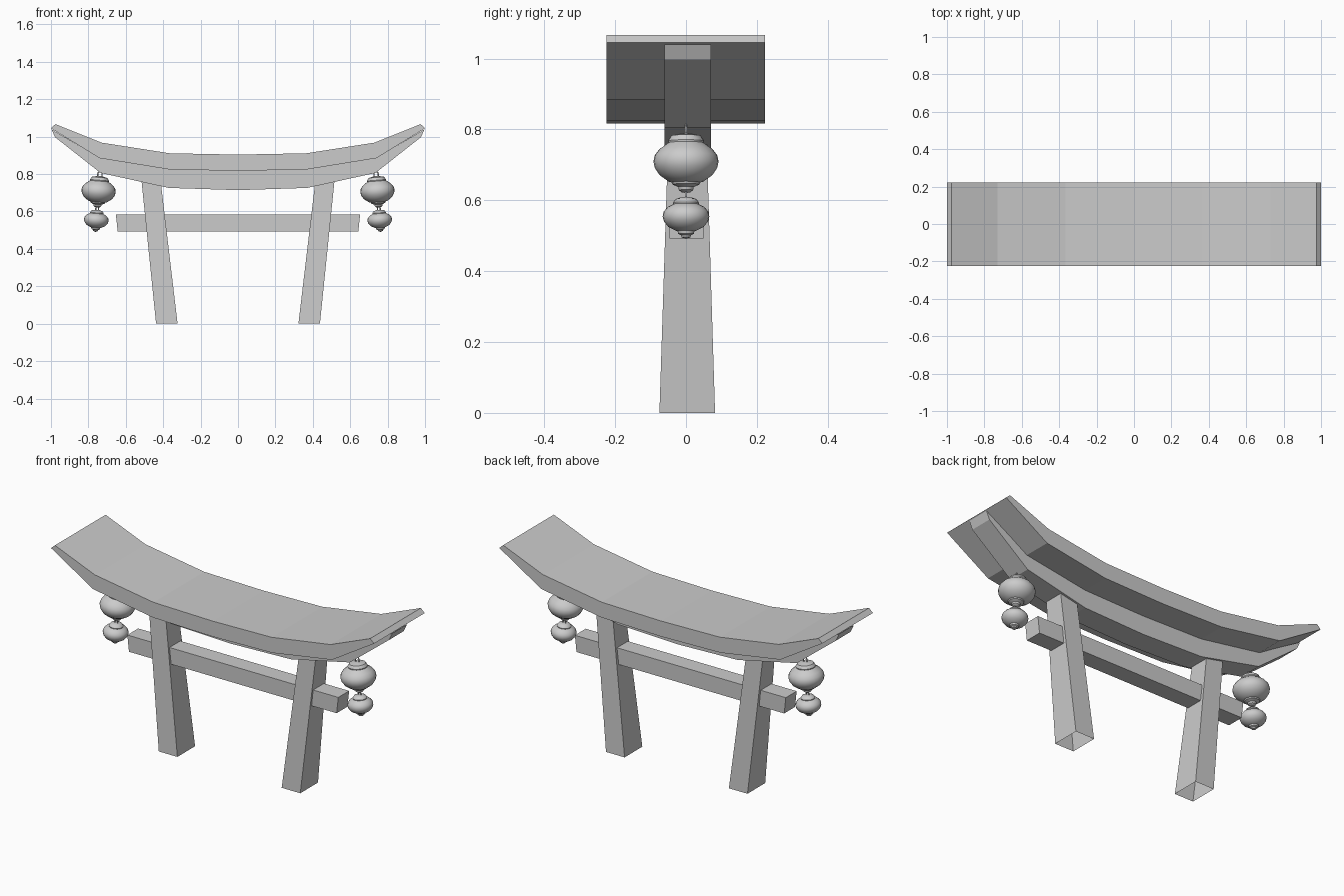
import bpy, bmesh, math
from mathutils import Matrix, Vector

if "Cube" in bpy.data.objects:
    bpy.data.objects.remove(bpy.data.objects["Cube"])


def finish(name, bm, smooth=False):
    bmesh.ops.recalc_face_normals(bm, faces=bm.faces)
    me = bpy.data.meshes.new(name)
    bm.to_mesh(me)
    bm.free()
    ob = bpy.data.objects.new(name, me)
    bpy.context.collection.objects.link(ob)
    if smooth:
        bpy.ops.object.select_all(action='DESELECT')
        ob.select_set(True)
        bpy.context.view_layer.objects.active = ob
        bpy.ops.object.shade_smooth_by_angle(angle=math.radians(40))
    return ob


def curved_beam(name, top, bottom, y0, y1):
    """Sweep matching upper and lower half outlines (mirrored in x) across y."""
    def mirrored(p):
        return [(-x, z) for x, z in reversed(p[1:])] + p
    bm = bmesh.new()
    rings = []
    for (xt, zt), (xb, zb) in zip(mirrored(top), mirrored(bottom)):
        rings.append([bm.verts.new(c) for c in
                      ((xt, y0, zt), (xt, y1, zt), (xb, y1, zb), (xb, y0, zb))])
    for a, b in zip(rings, rings[1:]):
        for i in range(4):
            j = (i + 1) % 4
            bm.faces.new((a[i], a[j], b[j], b[i]))
    bm.faces.new(rings[0])
    bm.faces.new(rings[-1])
    return finish(name, bm)


def tapered_box(name, low, high, open_bottom=False):
    """low and high are (x0, x1, y0, y1, z)."""
    bm = bmesh.new()
    a, b = [[bm.verts.new(c) for c in
             ((x0, y0, z), (x1, y0, z), (x1, y1, z), (x0, y1, z))]
            for x0, x1, y0, y1, z in (low, high)]
    for i in range(4):
        j = (i + 1) % 4
        bm.faces.new((a[i], a[j], b[j], b[i]))
    bm.faces.new(b)
    if not open_bottom:
        bm.faces.new(a)
    return finish(name, bm)


def lathe(name, profile, matrix, steps=24):
    bm = bmesh.new()
    vs = [bm.verts.new((r, 0, z)) for r, z in profile]
    es = [bm.edges.new(p) for p in zip(vs, vs[1:])]
    bmesh.ops.spin(bm, geom=vs + es, cent=(0, 0, 0), axis=(0, 0, 1),
                   angle=math.tau, steps=steps)
    bmesh.ops.remove_doubles(bm, verts=bm.verts, dist=1e-5)
    bm.transform(matrix)
    return finish(name, bm, True)


def link(name, z, width, height, matrix):
    bpy.ops.mesh.primitive_torus_add(major_segments=16, minor_segments=6,
                                     major_radius=width, minor_radius=0.003)
    ob = bpy.context.object
    ob.name = name
    ob.data.transform(matrix @ Matrix.Translation((0, 0, z))
                      @ Matrix.Diagonal((1, 1, height / width, 1))
                      @ Matrix.Rotation(math.pi / 2, 4, 'X'))
    bpy.ops.object.shade_smooth_by_angle(angle=math.radians(60))


# Upswept roof beam and the narrower beam under it
curved_beam("roof_beam",
            [(0, .904), (.365, .911), (.73, .968), (.976, 1.067)],
            [(0, .817), (.37, .825), (.74, .885), (1.0, 1.045)], -.225, .223)
curved_beam("under_beam",
            [(0, .82), (.37, .828), (.74, .888), (.997, 1.039)],
            [(0, .714), (.37, .726), (.735, .806), (.978, .997)], -.06, .07)

# Horizontal tie beam
tapered_box("tie_beam", (-.643, .643, -.046, .05, .492),
            (-.653, .653, -.046, .05, .583))

# Leaning tapered pillars
for side, s in (("left", -1), ("right", 1)):
    lo = sorted((s * .323, s * .438))
    hi = sorted((s * .415, s * .517))
    tapered_box(side + "_pillar", (*lo, -.075, .082, 0),
                (*hi, -.05, .058, .775), True)

# Hanging lanterns, large above small, on chain links
big = [(0, -.01), (.02, -.013), (.042, -.018), (.051, -.033), (.05, -.038),
       (.075, -.056), (.088, -.073), (.092, -.091), (.088, -.109),
       (.075, -.129), (.05, -.147), (.04, -.15), (.038, -.156),
       (.022, -.163), (.02, -.172), (.012, -.178), (0, -.18)]
small = [(0, -.192), (.016, -.193), (.03, -.198), (.037, -.208), (.036, -.212),
         (.052, -.22), (.063, -.233), (.066, -.247), (.062, -.261),
         (.05, -.276), (.03, -.286), (.024, -.288), (.022, -.296),
         (.014, -.3), (.012, -.306), (0, -.31)]
for side, s in (("left", -1), ("right", 1)):
    m = Matrix.Translation((s * .738, 0, .80)) @ Matrix.Rotation(-s * .08, 4, 'Y')
    lathe(side + "_large_lantern", big, m)
    lathe(side + "_small_lantern", small, m)
    link(side + "_hanger_link", -.002, .012, .018, m)
    link(side + "_middle_link", -.187, .008, .013, m)
